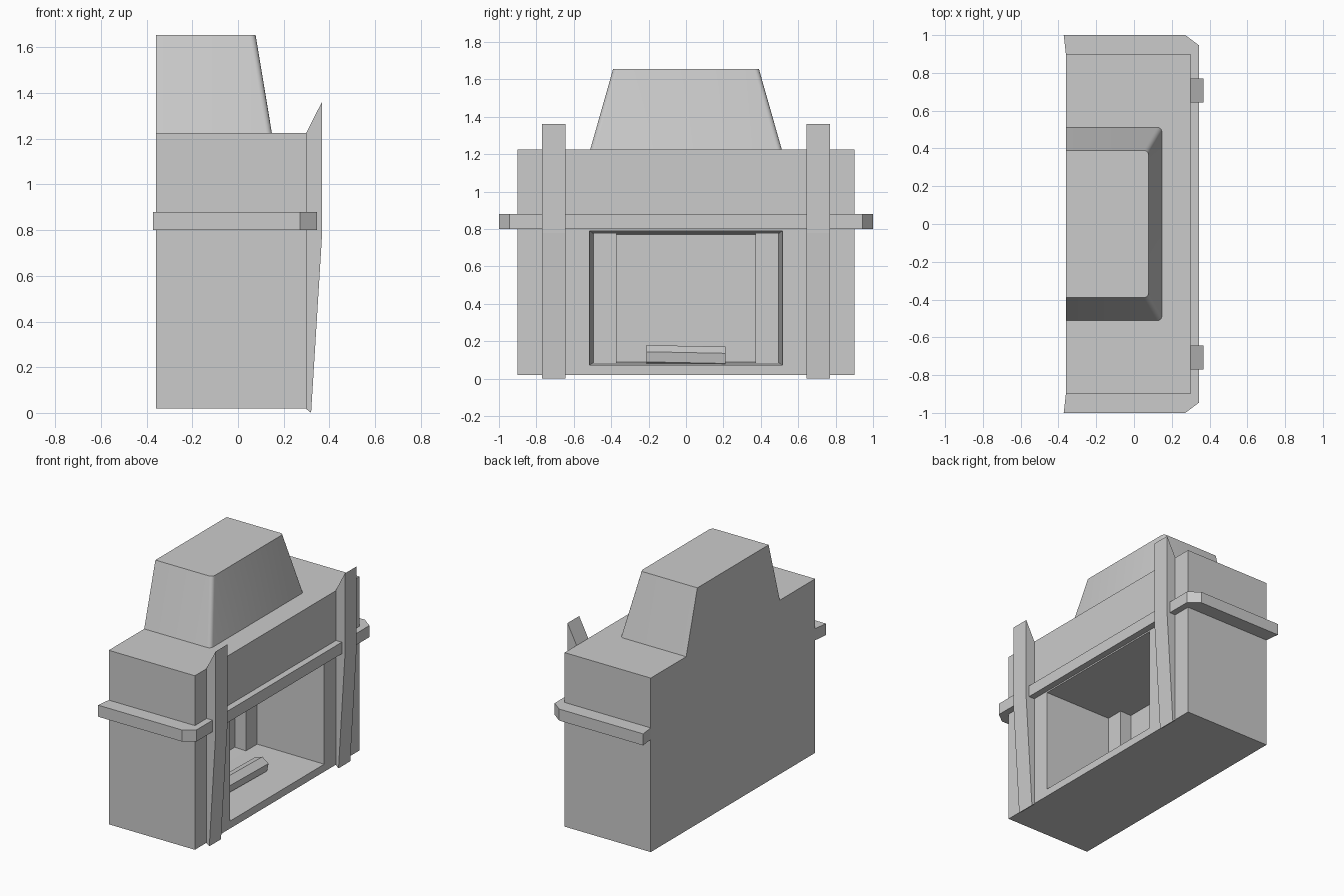
import bpy, bmesh, math
from mathutils import Vector

if "Cube" in bpy.data.objects:
    bpy.data.objects.remove(bpy.data.objects["Cube"])


def finish(name, bm):
    bmesh.ops.recalc_face_normals(bm, faces=bm.faces)
    me = bpy.data.meshes.new(name)
    bm.to_mesh(me)
    bm.free()
    ob = bpy.data.objects.new(name, me)
    bpy.context.collection.objects.link(ob)
    return ob


def loft(rings):
    """Skin closed rings of equal length and cap both ends."""
    bm = bmesh.new()
    vs = [[bm.verts.new(p) for p in r] for r in rings]
    n = len(vs[0])
    for a, b in zip(vs, vs[1:]):
        for i in range(n):
            j = (i + 1) % n
            bm.faces.new((a[i], a[j], b[j], b[i]))
    bm.faces.new(vs[0])
    bm.faces.new(vs[-1])
    return bm


def rect_x(x, y, z0, z1):
    return [(x, -y, z0), (x, y, z0), (x, y, z1), (x, -y, z1)]


def rect_z(z, x0, x1, y):
    return [(x0, -y, z), (x1, -y, z), (x1, y, z), (x0, y, z)]


# Main body: outer box folding inwards into the flared, stepped firebox
finish("fireplace_body", loft([
    rect_x(-0.36, 0.9, 0.02, 1.225),
    rect_x(0.30, 0.9, 0.02, 1.225),
    rect_x(0.30, 0.515, 0.072, 0.79),
    rect_x(-0.20, 0.495, 0.085, 0.775),
    rect_x(-0.20, 0.372, 0.085, 0.775),
    rect_x(-0.285, 0.372, 0.088, 0.772),
]))

# Tapered hood with soft upright corners
bm = loft([rect_z(1.215, -0.36, 0.15, 0.515), rect_z(1.655, -0.36, 0.077, 0.39)])
corners = [e for e in bm.edges
           if abs(e.verts[0].co.z - e.verts[1].co.z) > 0.1
           and min(v.co.x for v in e.verts) > 0]
bmesh.ops.bevel(bm, geom=corners, offset=0.025, segments=4, profile=0.5, affect='EDGES')
hood = finish("chimney_hood", bm)
bpy.context.view_layer.objects.active = hood
hood.select_set(True)
bpy.ops.object.shade_smooth_by_angle(angle=math.radians(40))

# Mantel band wrapping the front and both sides
half = [(-0.372, 1.0), (0.272, 1.0), (0.345, 0.945)]
inner = [(-0.36, 0.895), (0.295, 0.895), (0.295, 0.895)]
outer_path = half + [(x, -y) for x, y in reversed(half)]
inner_path = inner + [(x, -y) for x, y in reversed(inner)]
bm = loft([[(*o, 0.80), (*o, 0.88), (*i, 0.88), (*i, 0.80)]
           for o, i in zip(outer_path, inner_path)])
bmesh.ops.remove_doubles(bm, verts=bm.verts, dist=1e-5)
finish("mantel_band", bm)

# Front posts, leaning outwards to a pointed top
profile = [(0.27, 0.02), (0.295, 0.02), (0.32, 0.0), (0.368, 0.78),
           (0.368, 1.362), (0.298, 1.225), (0.27, 1.2)]
for side, label in ((-1, "left"), (1, "right")):
    finish(f"front_post_{label}", loft(
        [[(x, side * y, z) for x, z in profile] for y in (0.643, 0.771)]))

# Log lying on the firebox floor
log = [[(0.03 + 0.06 * math.cos(math.radians(a)), y,
         0.121 - 0.02 * y + 0.055 * math.sin(math.radians(a)))
        for a in range(20, 380, 60)] for y in (-0.21, 0.21)]
finish("log", loft(log))
